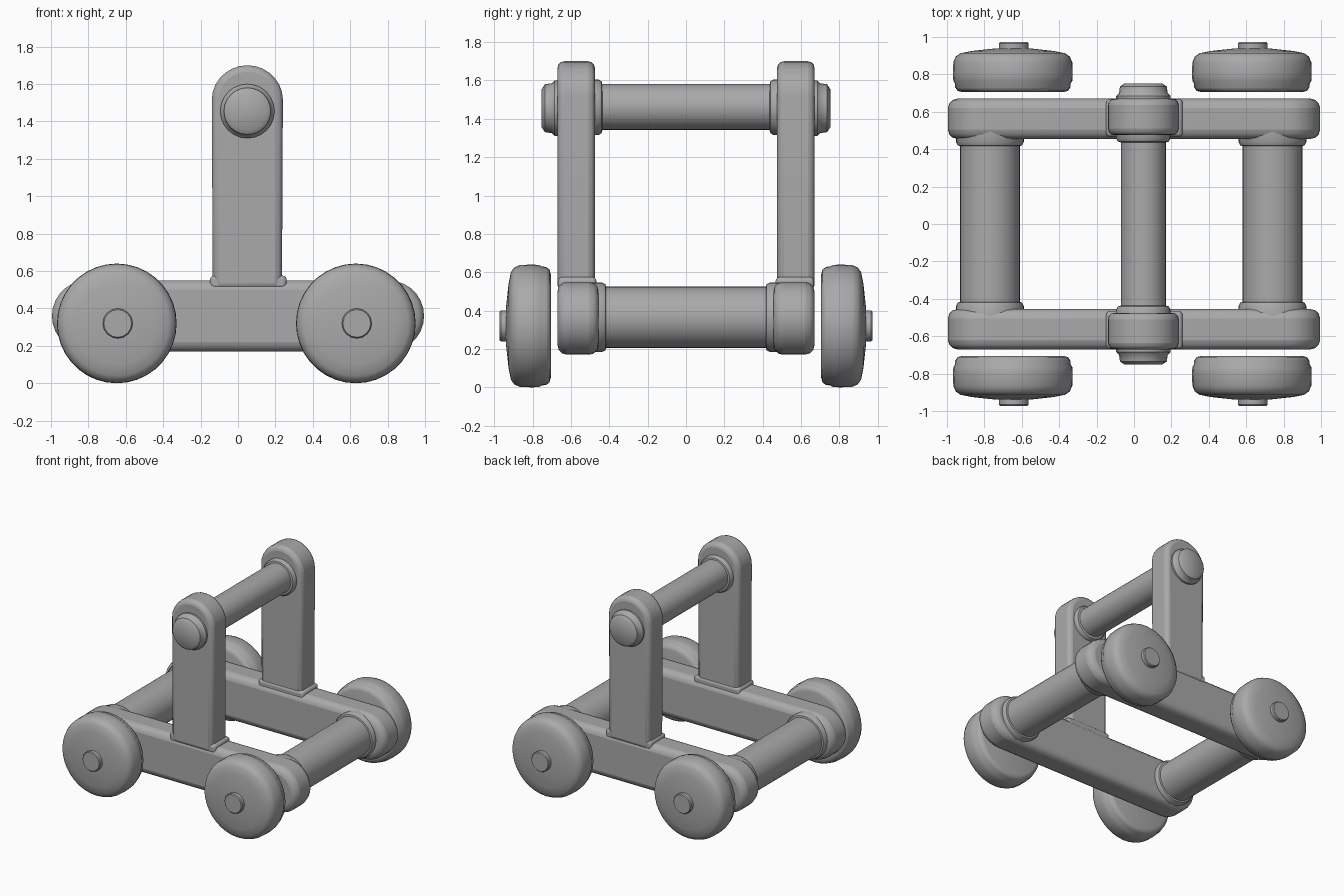
import bpy, bmesh, math
from mathutils import Matrix

if "Cube" in bpy.data.objects:
    bpy.data.objects.remove(bpy.data.objects["Cube"])

grey = bpy.data.materials.new("plain_grey")
grey.diffuse_color = (0.4, 0.4, 0.4, 1)
grey.use_nodes = True
grey.node_tree.nodes["Principled BSDF"].inputs["Base Color"].default_value = grey.diffuse_color


def finish(name, bm, bevel=0.0, segments=3):
    bmesh.ops.recalc_face_normals(bm, faces=bm.faces)
    mesh = bpy.data.meshes.new(name)
    bm.to_mesh(mesh)
    bm.free()
    ob = bpy.data.objects.new(name, mesh)
    bpy.context.collection.objects.link(ob)
    mesh.materials.append(grey)
    if bevel:
        mod = ob.modifiers.new("soft_edges", 'BEVEL')
        mod.width, mod.segments = bevel, segments
        mod.limit_method, mod.angle_limit = 'ANGLE', math.radians(40)
    bpy.ops.object.select_all(action='DESELECT')
    ob.select_set(True)
    bpy.context.view_layer.objects.active = ob
    bpy.ops.object.shade_smooth_by_angle(angle=math.radians(40))
    return ob


def lathe(name, x, z, profile, n=32, side=1):
    """Spin (radius, y) points around a y-parallel axis, closing both ends."""
    bm = bmesh.new()
    rings = [[bm.verts.new((x + r * math.cos(2 * math.pi * i / n), side * y,
                            z + r * math.sin(2 * math.pi * i / n)))
              for i in range(n)] for r, y in profile]
    for a, b in zip(rings, rings[1:]):
        for i in range(n):
            j = (i + 1) % n
            bm.faces.new((a[i], a[j], b[j], b[i]))
    bm.faces.new(rings[0])
    bm.faces.new(rings[-1])
    return finish(name, bm)


def slab(name, outline, y0, y1, bevel):
    """Extrude an (x, z) outline along y and soften its rims."""
    bm = bmesh.new()
    face = bm.faces.new([bm.verts.new((x, y0, z)) for x, z in outline])
    ext = bmesh.ops.extrude_face_region(bm, geom=[face])
    verts = [v for v in ext["geom"] if isinstance(v, bmesh.types.BMVert)]
    bmesh.ops.translate(bm, vec=(0, y1 - y0, 0), verts=verts)
    return finish(name, bm, bevel)


def arc(cx, cz, rx, rz, a0, a1, n=14):
    return [(cx + rx * math.cos(math.radians(a0 + (a1 - a0) * i / n)),
             cz + rz * math.sin(math.radians(a0 + (a1 - a0) * i / n)))
            for i in range(n + 1)]


def box(name, size, loc, bevel):
    bm = bmesh.new()
    bmesh.ops.create_cube(bm, size=1, matrix=Matrix.Translation(loc) @ Matrix.Diagonal((*size, 1)))
    return finish(name, bm, bevel)


# Long side rails with round ends, and uprights with round tops
rail = arc(0.805, 0.36, 0.19, 0.19, -90, 90) + arc(-0.805, 0.36, 0.19, 0.19, 90, 270)
post = [(-0.135, 0.5), (0.235, 0.5)] + arc(0.05, 1.515, 0.19, 0.185, 0, 180)
for side, tag in ((-1, "front"), (1, "back")):
    slab(tag + "_rail", rail, side * 0.455, side * 0.67, 0.05)
    slab(tag + "_upright", post, side * 0.475, side * 0.67, 0.035)
    box(tag + "_upright_foot", (0.41, 0.20, 0.07), (0.055, side * 0.567, 0.54), 0.02)

    # Rounded end caps of the top bar
    lathe(tag + "_bar_cap", 0.05, 1.455,
          [(0.145, 0.64), (0.145, 0.685), (0.13, 0.70), (0.125, 0.735), (0.10, 0.752)], 24, side)

    # Collars where the bars enter the frame
    lathe(tag + "_top_collar", 0.05, 1.46,
          [(0.145, 0.50), (0.145, 0.455), (0.135, 0.44), (0.115, 0.435)], 32, side)
    for x, end in ((-0.77, "left"), (0.74, "right")):
        lathe(f"{tag}_{end}_collar", x, 0.365,
              [(0.182, 0.50), (0.182, 0.44), (0.172, 0.42), (0.155, 0.415)], 32, side)

    # Wheels with softened tread, slightly domed outer face and hub stub
    for x, end in ((-0.648, "left"), (0.63, "right")):
        lathe(f"{tag}_{end}_wheel", x, 0.32,
              [(0.27, 0.705), (0.295, 0.712), (0.308, 0.73), (0.31, 0.752), (0.318, 0.765),
               (0.32, 0.80), (0.318, 0.865), (0.305, 0.895), (0.28, 0.913),
               (0.22, 0.925), (0.10, 0.938)], 36, side)
        lathe(f"{tag}_{end}_hub", x + 0.005, 0.32,
              [(0.08, 0.90), (0.08, 0.965), (0.074, 0.972)], 16, side)

# Round bars across the frame
lathe("top_bar", 0.05, 1.462, [(0.12, -0.6), (0.12, 0.6)])
lathe("left_cross_bar", -0.77, 0.365, [(0.16, -0.55), (0.16, 0.55)])
lathe("right_cross_bar", 0.74, 0.365, [(0.16, -0.55), (0.16, 0.55)])
